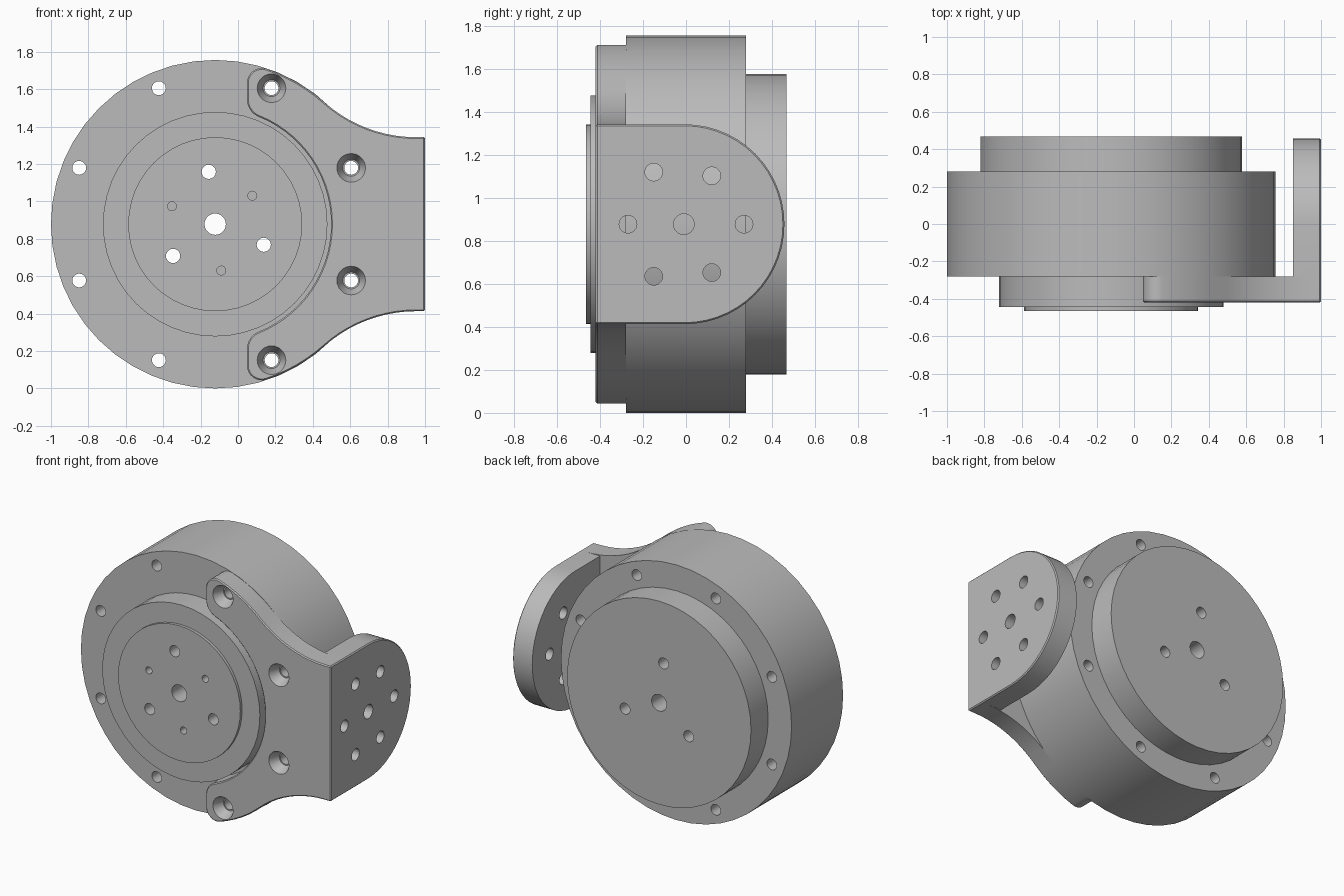
import bpy, bmesh
from math import sin, cos, radians, pi
from mathutils import Matrix, Vector

if "Cube" in bpy.data.objects:
    bpy.data.objects.remove(bpy.data.objects["Cube"])

CX, CZ = -0.122, 0.878          # motor axis, running along y
FRONT, BACK, OUTER = -0.42, -0.28, 1.0   # bracket plate and flange faces

grey = bpy.data.materials.new("metal_grey")
grey.use_nodes = True
grey.diffuse_color = (0.5, 0.5, 0.5, 1)
grey.node_tree.nodes["Principled BSDF"].inputs["Base Color"].default_value = (0.5, 0.5, 0.5, 1)


def make(name, bm):
    bmesh.ops.recalc_face_normals(bm, faces=bm.faces)
    me = bpy.data.meshes.new(name)
    bm.to_mesh(me)
    bm.free()
    me.materials.append(grey)
    ob = bpy.data.objects.new(name, me)
    bpy.context.collection.objects.link(ob)
    return ob


def polar(r, deg, c=(0, 0)):
    return c[0] + r * cos(radians(deg)), c[1] + r * sin(radians(deg))


def add_y_cylinder(bm, p, r_front, r_back, y0, y1, seg):
    """Cylinder along y; p is measured from the motor axis."""
    m = Matrix.Translation((CX + p[0], (y0 + y1) / 2, CZ + p[1])) @ Matrix.Rotation(-pi / 2, 4, 'X')
    bmesh.ops.create_cone(bm, cap_ends=True, segments=seg, radius1=r_front,
                          radius2=r_back, depth=y1 - y0, matrix=m)


def disc(name, r, y0, y1):
    bm = bmesh.new()
    add_y_cylinder(bm, (0, 0), r, r, y0, y1, 48)
    return make(name, bm)


def prism(name, points, step):
    bm = bmesh.new()
    face = bm.faces.new([bm.verts.new(p) for p in points])
    out = bmesh.ops.extrude_face_region(bm, geom=[face])
    bmesh.ops.translate(bm, vec=step, verts=[v for v in out["geom"] if isinstance(v, bmesh.types.BMVert)])
    return make(name, bm)


def boolean(ob, other, operation='DIFFERENCE'):
    mod = ob.modifiers.new("cut", 'BOOLEAN')
    mod.operation, mod.object, mod.solver = operation, other, 'EXACT'
    bpy.context.view_layer.objects.active = ob
    bpy.ops.object.modifier_apply(modifier=mod.name)


def smooth(ob):
    bpy.ops.object.select_all(action='DESELECT')
    ob.select_set(True)
    bpy.context.view_layer.objects.active = ob
    bpy.ops.object.shade_smooth_by_angle(angle=radians(30))


# Motor discs
housing = disc("motor_housing", 0.878, -0.28, 0.28)
rear = disc("rear_disc", 0.70, 0.28, 0.467)
boss = disc("front_boss", 0.60, -0.445, -0.28)
output = disc("output_disc", 0.465, -0.465, -0.445)

# Bracket plate outline: upper half, then mirrored about the motor axis
def arc(r, a, b, n, c=(0, 0)):
    return [polar(r, a + (b - a) * i / n, c) for i in range(n + 1)]

half = [(OUTER - CX, 0.465)]
half += arc(0.739, -90, -131.8, 10, (1.075, 1.204))   # concave flank
half += arc(0.875, 48.2, 71.7, 6)[1:]                 # rim
half += arc(0.08, 71.7, 180, 8, (0.25, 0.755))[1:]    # ear tip
half += arc(0.10, 180, 248, 6, (0.27, 0.667))         # ear root
half += arc(0.62, 68, 0, 14)[1:]                      # inner cradle
outline = half + [(u, -w) for u, w in reversed(half[:-1])]
bracket = prism("mounting_bracket", [(CX + u, FRONT, CZ + w) for u, w in outline],
                (0, BACK - FRONT, 0))

# Side flange with a round end
side = [(FRONT, -0.465)] + arc(0.465, -90, 90, 28, (-0.007, 0)) + [(FRONT, 0.465)]
flange = prism("flange_helper", [(0.85, y, CZ + w) for y, w in side], (OUTER - 0.85, 0, 0))
boolean(bracket, flange, 'UNION')
bpy.data.objects.remove(flange)

# Fine bevel around the bracket's two outer faces
bm = bmesh.new()
bm.from_mesh(bracket.data)
bmesh.ops.remove_doubles(bm, verts=bm.verts, dist=0.0005)
bmesh.ops.dissolve_limit(bm, angle_limit=0.01, verts=bm.verts, edges=bm.edges)
rim = [e for e in bm.edges if len(e.link_faces) == 2 and e.calc_face_angle(0) > 0.6
       and (all(abs(v.co.y - FRONT) < 0.001 for v in e.verts)
            or all(abs(v.co.x - OUTER) < 0.001 for v in e.verts))]
bmesh.ops.bevel(bm, geom=rim, offset=0.007, segments=1, affect='EDGES', clamp_overlap=True)
bm.to_mesh(bracket.data)
bm.free()

# Drill cutters: rim bolts, centre bore, output screws and shallow pins
drill = bmesh.new()
for i in range(8):
    add_y_cylinder(drill, polar(0.787, 22.5 + 45 * i), 0.037, 0.037, -0.6, 0.6, 20)
add_y_cylinder(drill, (0, 0), 0.057, 0.057, -0.6, 0.6, 28)
for i in range(3):
    add_y_cylinder(drill, polar(0.282, 97 + 120 * i), 0.038, 0.038, -0.6, 0.6, 20)
    add_y_cylinder(drill, polar(0.25, 37.5 + 120 * i), 0.024, 0.024, -0.6, -0.35, 16)
drill = make("drill_cutter", drill)

# Countersinks over the four bracket bolts
sink = bmesh.new()
for a in (-67.5, -22.5, 22.5, 67.5):
    add_y_cylinder(sink, polar(0.787, a), 0.077, 0.045, FRONT - 0.001, FRONT + 0.07, 28)
sink = make("countersink_cutter", sink)

# Flange holes: a centre hole and a ring of six
ring = bmesh.new()
holes = [(0, 0, 0.048)] + [(*polar(0.28 if i % 2 == 0 else 0.26, 60 * i), 0.041) for i in range(6)]
for y, w, r in holes:
    m = Matrix.Translation((0.925, y - 0.01, CZ + w)) @ Matrix.Rotation(pi / 2, 4, 'Y')
    bmesh.ops.create_cone(ring, cap_ends=True, segments=24, radius1=r, radius2=r, depth=0.3, matrix=m)
ring = make("flange_hole_cutter", ring)

for ob in (housing, rear, boss, output, bracket):
    boolean(ob, drill)
boolean(bracket, sink)
boolean(bracket, ring)
for helper in (drill, sink, ring):
    bpy.data.objects.remove(helper)
for ob in (housing, rear, boss, output, bracket):
    smooth(ob)
